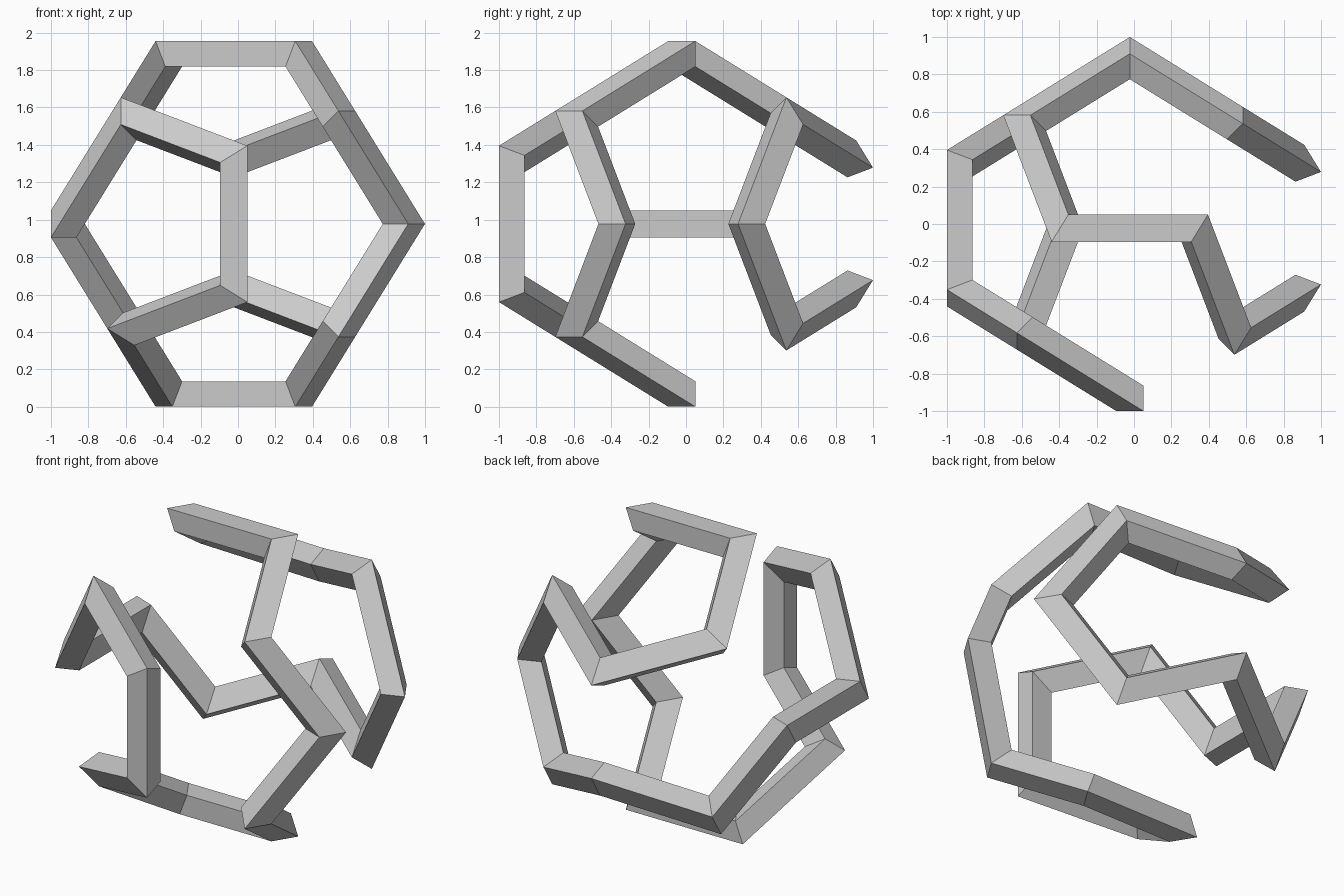
import bpy
import bmesh
from mathutils import Vector

cube = bpy.data.objects.get("Cube")
if cube:
    bpy.data.objects.remove(cube, do_unlink=True)

# Sizes: dodecahedron scale and half thickness of the bars
SCALE = 0.562
HALF_DEPTH = 0.068    # towards the centre
HALF_WIDTH = 0.0725   # across the bar
CENTRE = Vector((-0.0225, -0.0225, 0.9775))
b = (1 + 5 ** 0.5) / 2
a = 1 / b

# Closed walk along dodecahedron edges, visiting every corner once
route = [
    (-a, 0, b), (a, 0, b), (1, -1, 1), (b, -a, 0), (1, -1, -1),
    (a, 0, -b), (-a, 0, -b), (-1, -1, -1), (0, -b, -a), (0, -b, a),
    (-1, -1, 1), (-b, -a, 0), (-b, a, 0), (-1, 1, -1), (0, b, -a),
    (1, 1, -1), (b, a, 0), (1, 1, 1), (0, b, a), (-1, 1, 1),
]
corners = [Vector(p) * SCALE for p in route]
count = len(corners)


def mitred_ring(before, here, after):
    """Four section corners where two bars meet on their mitre plane."""
    along = (here - before).normalized()
    radial = (here + before).normalized()
    across = radial.cross(along)
    mitre = (before - after).normalized()
    ring = []
    for r, t in ((1, 1), (1, -1), (-1, -1), (-1, 1)):
        offset = radial * HALF_DEPTH * r + across * HALF_WIDTH * t
        slide = -offset.dot(mitre) / along.dot(mitre)
        ring.append(here + offset + along * slide + CENTRE)
    return ring


# Bars joined into one continuous loop
bm = bmesh.new()
rings = []
for i, here in enumerate(corners):
    points = mitred_ring(corners[i - 1], here, corners[(i + 1) % count])
    rings.append([bm.verts.new(p) for p in points])
for i in range(count):
    start, end = rings[i - 1], rings[i]
    for j in range(4):
        bm.faces.new((start[j - 1], start[j], end[j], end[j - 1]))
bmesh.ops.recalc_face_normals(bm, faces=bm.faces)
mesh = bpy.data.meshes.new("bent_bar_loop")
bm.to_mesh(mesh)
bm.free()

# Plain grey material
grey = bpy.data.materials.new("plain_grey")
grey.use_nodes = True
colour = (0.6, 0.6, 0.6, 1)
grey.diffuse_color = colour
grey.node_tree.nodes["Principled BSDF"].inputs["Base Color"].default_value = colour
mesh.materials.append(grey)

loop = bpy.data.objects.new("bent_bar_loop", mesh)
bpy.context.collection.objects.link(loop)
